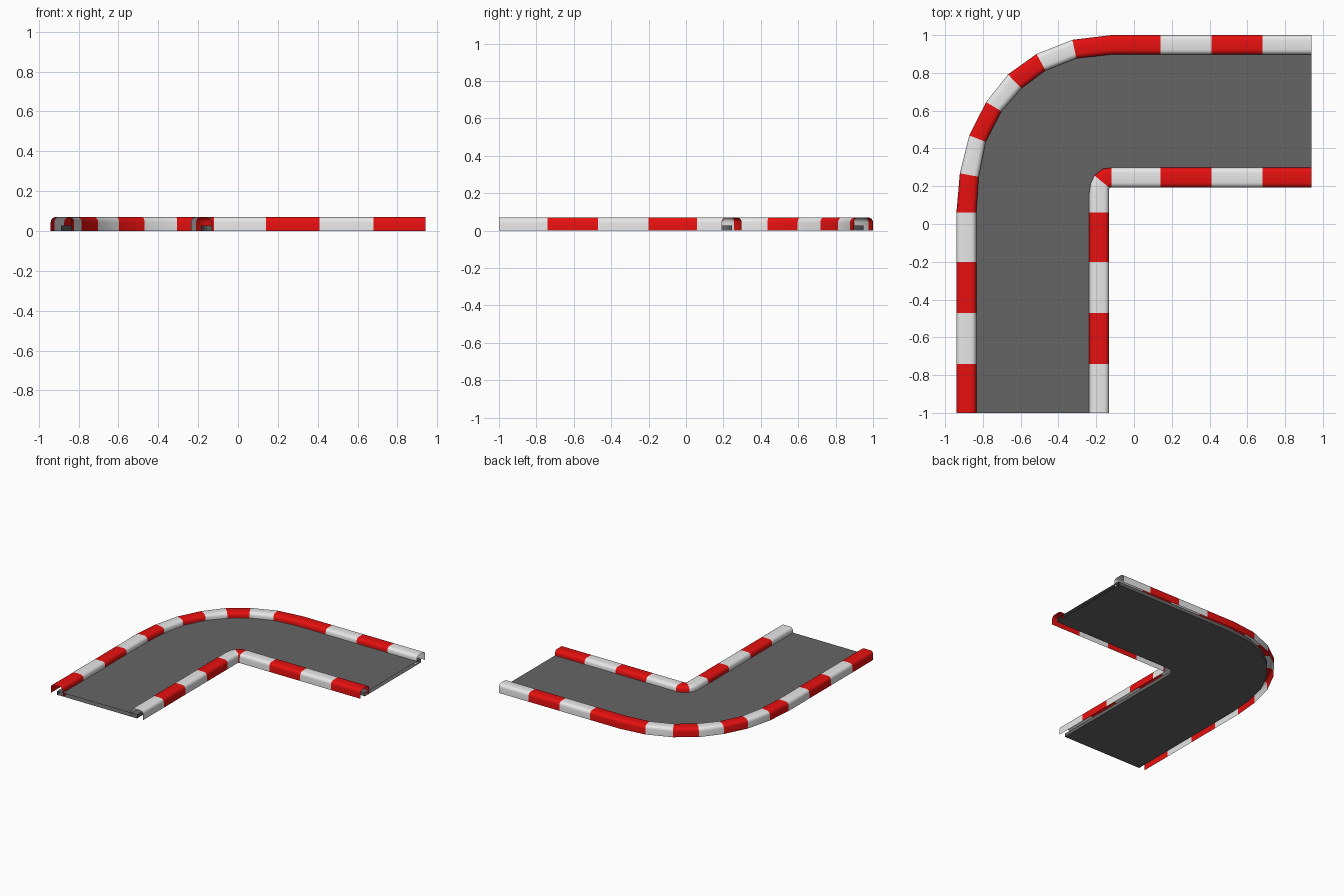
import bpy, bmesh, math
from mathutils import Vector

cube = bpy.data.objects.get("Cube")
if cube:
    bpy.data.objects.remove(cube, do_unlink=True)


def material(name, rgb):
    m = bpy.data.materials.new(name)
    m.use_nodes = True
    m.diffuse_color = (*rgb, 1)
    m.node_tree.nodes["Principled BSDF"].inputs["Base Color"].default_value = (*rgb, 1)
    return m


WHITE = material("kerb white", (0.8, 0.8, 0.8))
RED = material("kerb red", (0.8, 0.005, 0.005))
ASPHALT = material("asphalt grey", (0.13, 0.13, 0.13))

HEIGHT, ROAD_Z, ROUND = 0.07, 0.028, 0.026
X_CUTS = (0.94, 0.68, 0.41, 0.14)
Y_CUTS = (-0.2, -0.47, -0.74, -1)


def path(y_pair, arc, x_pair):
    """Pairs of edge points: straight run, bend, straight run."""
    rows = [((x, y_pair[0]), (x, y_pair[1])) for x in X_CUTS]
    rows += arc
    rows += [((x_pair[0], y), (x_pair[1], y)) for y in Y_CUTS]
    return [(Vector(a), Vector(b)) for a, b in rows]


# Each row holds the two edges of a kerb
outer = path((1, 0.897), [
    ((-0.12, 1), (-0.12, 0.897)), ((-0.326, 0.975), (-0.305, 0.877)),
    ((-0.516, 0.9), (-0.469, 0.813)), ((-0.667, 0.792), (-0.596, 0.718)),
    ((-0.783, 0.645), (-0.702, 0.597)), ((-0.872, 0.469), (-0.785, 0.435)),
    ((-0.922, 0.268), (-0.822, 0.25)), ((-0.94, 0.06), (-0.835, 0.06))],
    (-0.94, -0.835))
inner = path((0.298, 0.193), [
    ((-0.12, 0.298), (-0.12, 0.193)), ((-0.165, 0.292), (-0.126, 0.193)),
    ((-0.21, 0.257), (-0.13, 0.192)), ((-0.23, 0.215), (-0.132, 0.185)),
    ((-0.237, 0.165), (-0.132, 0.165)), ((-0.237, 0.06), (-0.132, 0.06))],
    (-0.237, -0.132))


def finish(name, bm, mats):
    me = bpy.data.meshes.new(name)
    bm.to_mesh(me)
    bm.free()
    ob = bpy.data.objects.new(name, me)
    bpy.context.collection.objects.link(ob)
    for m in mats:
        me.materials.append(m)
    bpy.ops.object.select_all(action="DESELECT")
    ob.select_set(True)
    bpy.context.view_layer.objects.active = ob
    bpy.ops.object.shade_smooth_by_angle(angle=math.radians(40))


def kerb(name, rows, pattern):
    """Hollow rounded shell swept along the rows; pattern gives stripe colours."""
    half = [(0, 0)]
    for i in range(5):
        a = math.radians(22.5 * i)
        half.append((ROUND * (1 - math.cos(a)), HEIGHT - ROUND * (1 - math.sin(a))))
    bm = bmesh.new()
    rings = []
    for a, b in rows:
        width = (b - a).length
        pts = [(d / width, z) for d, z in half]
        pts += [(1 - u, z) for u, z in reversed(pts)]
        rings.append([bm.verts.new((*a.lerp(b, min(max(u, 0), 1)), z)) for u, z in pts])
    for r, s, c in zip(rings, rings[1:], pattern):
        for j in range(len(r) - 1):
            f = bm.faces.new((r[j], r[j + 1], s[j + 1], s[j]))
            f.material_index = int(c == "R")
    finish(name, bm, (WHITE, RED))


kerb("outer_kerb", outer, "WRW" + "RRWRWRWR" + "WRWR")
kerb("inner_kerb", inner, "RWR" + "WRRWWW" + "RWRW")

# Road: thin slab with open ends, its sides tucked under both kerbs
bm = bmesh.new()
sides = [[a.lerp(b, 0.5) for a, b in rows] for rows in (outer, inner)]
loop = sides[0] + sides[1][::-1]
top = [bm.verts.new((*p, ROAD_Z)) for p in loop]
low = [bm.verts.new((*p, 0)) for p in loop]
bm.faces.new(top)
bm.faces.new(low[::-1])
n = len(sides[0])
for i in range(len(loop) - 1):
    if i != n - 1:
        bm.faces.new((top[i + 1], top[i], low[i], low[i + 1]))
finish("road", bm, (ASPHALT,))
